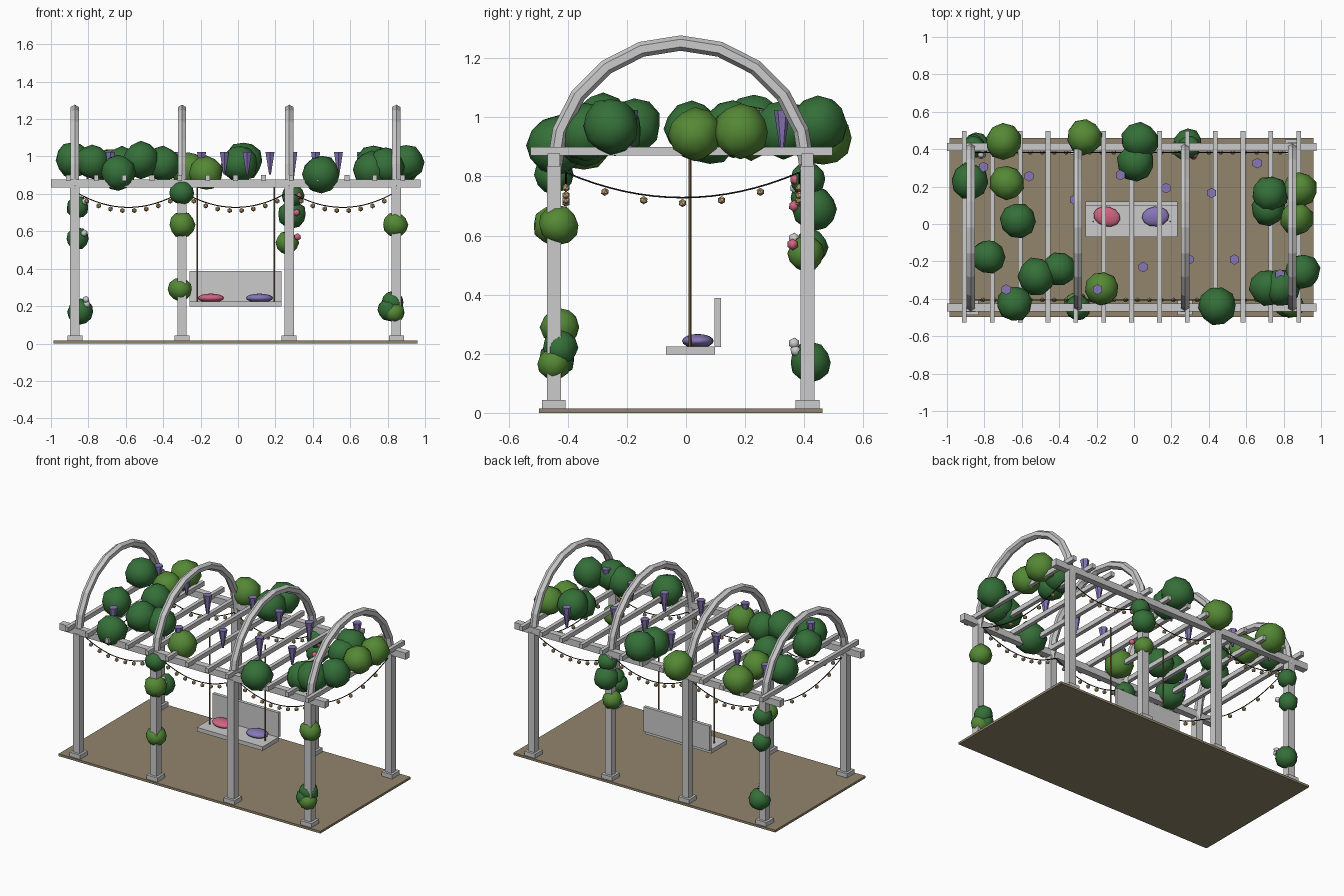
import bpy, bmesh, math, random
from mathutils import Vector, Matrix

if "Cube" in bpy.data.objects:
    bpy.data.objects.remove(bpy.data.objects["Cube"])

random.seed(4)
CX, CY = -0.013, -0.018               # centre of the frame
POST_X = [CX + 0.573 * (i - 1.5) for i in range(4)]
POST_Y = [CY - 0.429, CY + 0.429]


def mat(name, rgb):
    m = bpy.data.materials.new(name)
    m.diffuse_color = (*rgb, 1)
    m.use_nodes = True
    m.node_tree.nodes["Principled BSDF"].inputs["Base Color"].default_value = m.diffuse_color
    return m


DARK = mat("dark_leaf", (0.035, 0.16, 0.04))
LIGHT = mat("light_leaf", (0.09, 0.25, 0.035))
PURPLE = mat("purple", (0.24, 0.18, 0.46))
PINK = mat("pink", (0.62, 0.13, 0.22))
WHITE = mat("white", (0.75, 0.75, 0.75))
SAND = mat("sand", (0.29, 0.235, 0.15))
ROPE = mat("rope_brown", (0.22, 0.16, 0.07))
WIRE = mat("wire_black", (0.02, 0.02, 0.02))
BULB = mat("bulb_amber", (0.6, 0.42, 0.2))


def finish(name, bm, material=None, smooth=False):
    bmesh.ops.recalc_face_normals(bm, faces=bm.faces)
    for f in bm.faces:
        f.smooth = smooth
    me = bpy.data.meshes.new(name)
    bm.to_mesh(me)
    bm.free()
    if material:
        me.materials.append(material)
    ob = bpy.data.objects.new(name, me)
    bpy.context.collection.objects.link(ob)
    return ob


def add_box(bm, c, s):
    bmesh.ops.create_cube(bm, size=1, matrix=Matrix.Translation(c) @ Matrix.Diagonal((*s, 1)))


def box(name, c, s, material=None):
    bm = bmesh.new()
    add_box(bm, c, s)
    return finish(name, bm, material)


def add_tube(bm, pts, r, n, side):
    """Sweep an n-gon along a planar path; side is the plane's normal."""
    pts, side, rings = [Vector(p) for p in pts], Vector(side), []
    for i, p in enumerate(pts):
        t = (pts[min(i + 1, len(pts) - 1)] - pts[max(i - 1, 0)]).normalized()
        up = side.cross(t)
        rings.append([bm.verts.new(p + r * (math.cos(a) * up + math.sin(a) * side))
                      for a in (2 * math.pi * k / n for k in range(n))])
    for a, b in zip(rings, rings[1:]):
        for k in range(n):
            bm.faces.new((a[k], a[(k + 1) % n], b[(k + 1) % n], b[k]))
    bm.faces.new(rings[0])
    bm.faces.new(rings[-1])


def add_ball(bm, c, r, jitter=0.0, sub=2):
    vs = bmesh.ops.create_icosphere(bm, subdivisions=sub, radius=r)["verts"]
    spin = Matrix.Rotation(random.uniform(0, 6.28), 3, 'Z')
    for v in vs:
        v.co = spin @ v.co * (1 + random.uniform(-jitter, jitter)) + Vector(c)


# Ground
box("ground", (CX, CY, 0.0075), (1.947, 0.958, 0.015), SAND)

# Posts with footings
bm = bmesh.new()
for x in POST_X:
    for y in POST_Y:
        add_box(bm, (x, y, 0.43), (0.05, 0.048, 0.82))
        add_box(bm, (x, y, 0.026), (0.08, 0.08, 0.034))
finish("posts", bm)

# Long beams and cross rafters
bm = bmesh.new()
for y in POST_Y:
    add_box(bm, (CX, y, 0.855), (1.975, 0.042, 0.044))
finish("beams", bm)
bm = bmesh.new()
for i in range(13):
    add_box(bm, (CX + 0.149 * (i - 6), -0.015, 0.885), (0.025, 1.022, 0.03))
finish("rafters", bm)

# Arches
bm = bmesh.new()
for x in POST_X:
    pts = [(x, CY + 0.429 * math.cos(math.pi * i / 10), 0.822 + 0.429 * math.sin(math.pi * i / 10))
           for i in range(11)]
    add_tube(bm, pts, 0.026, 6, (1, 0, 0))
finish("arches", bm)

# Swing bench, ropes and cushions
box("swing_seat", (-0.013, 0.015, 0.211), (0.49, 0.167, 0.027))
box("swing_back", (-0.013, 0.108, 0.306), (0.49, 0.022, 0.166))
bm = bmesh.new()
for x in (-0.218, 0.194):
    add_tube(bm, [(x, 0.013, 0.22), (x, 0.013, 0.87)], 0.005, 6, (1, 0, 0))
finish("swing_ropes", bm, ROPE)
for name, x, ang, m in (("pink_cushion", -0.145, -0.25, PINK), ("purple_cushion", 0.115, 0.1, PURPLE)):
    bm = bmesh.new()
    bmesh.ops.create_uvsphere(bm, u_segments=12, v_segments=8, radius=1)
    ob = finish(name, bm, m, True)
    ob.matrix_world = (Matrix.Translation((x, 0.04, 0.243)) @ Matrix.Rotation(ang, 4, 'Z')
                       @ Matrix.Diagonal((0.073, 0.053, 0.024, 1)))

# String lights: sagging wires with bulbs along both sides and across the ends
wires, bulbs = bmesh.new(), bmesh.new()


def string(a, b, side, count):
    def at(t):
        p = Vector(a).lerp(Vector(b), t)
        p.z -= 0.085 * 4 * t * (1 - t)
        return p
    add_tube(wires, [at(i / 16) for i in range(17)], 0.003, 5, side)
    for i in range(1, count + 1):
        add_ball(bulbs, at(i / (count + 1)) - Vector((0, 0, 0.018)), 0.014, 0, 1)


for y in (-0.406, 0.383):
    for x0, x1 in zip(POST_X, POST_X[1:]):
        string((x0, y, 0.813), (x1, y, 0.813), (0, 1, 0), 8)
for x in (POST_X[0], POST_X[3]):
    string((x, -0.406, 0.813), (x, 0.383, 0.813), (1, 0, 0), 5)
finish("light_wires", wires, WIRE)
finish("light_bulbs", bulbs, BULB)

# Roof foliage: x, y, z, radius
dark_roof = [(-.88, .23, .98, .097), (-.62, .02, .96, .093), (-.78, -.175, .97, .093),
             (-.64, -.425, .91, .095), (-.52, -.28, .98, .1), (-.4, -.24, .96, .093),
             (.03, .445, .975, .1), (.01, .33, .96, .1), (.446, -.44, .905, .1),
             (.725, .16, .96, .098), (.72, .08, .93, .09), (.715, -.34, .93, .098),
             (.79, -.34, .95, .1), (.9, -.255, .97, .095)]
light_roof = [(-.7, .44, .94, .097), (-.68, .22, .95, .093), (-.17, -.345, .91, .092),
              (-.265, .465, .93, .095), (.89, .185, .95, .092), (.87, .03, .94, .09)]
# Climbing foliage on posts
A, B, C, D = POST_X
F, K = POST_Y
dark_post = [(A + .015, K, .73, .06), (A + .015, K + .01, .56, .06), (B, F, .805, .065),
             (C + .015, K + .025, .69, .075), (C + .02, K, .79, .06),
             (D - .02, F + .02, .22, .06), (D - .04, F + .01, .18, .06), (A + .03, K + .01, .17, .07)]
light_post = [(B, F, .635, .07), (B - .01, F + .02, .29, .065), (D - .005, F + .015, .635, .068),
              (D - .01, F, .165, .055), (C - .01, K - .005, .54, .062)]
for name, balls, m in (("dark_foliage", dark_roof + dark_post, DARK),
                       ("light_foliage", light_roof + light_post, LIGHT)):
    bm = bmesh.new()
    for x, y, z, r in balls:
        add_ball(bm, (x, y, z), r, 0.06)
    finish(name, bm, m, True)

# Small blossoms on the climbing plants
for name, spots, m in (
        ("pink_blossoms", [(C + .05, K - .04, .79), (C + .045, K - .05, .57), (C + .04, K - .045, .7)], PINK),
        ("white_blossoms", [(A + .055, K - .04, .76), (A + .05, K - .045, .59),
                            (A + .06, K - .045, .235), (A + .065, K - .04, .21)], WHITE)):
    bm = bmesh.new()
    for p in spots:
        add_ball(bm, p, 0.02, 0, 1)
    finish(name, bm, m, True)

# Hanging flower clusters: alternating rows of tapered cones
CONE_Y = [.305, -.35, .255, -.24, .13, -.35, .262, -.23, .192, -.19, .166, -.19, .325, -.27]
bm = bmesh.new()
for i, y in enumerate(CONE_Y):
    h = random.uniform(0.11, 0.155)
    bmesh.ops.create_cone(bm, cap_ends=True, segments=6, radius1=0.006, radius2=0.028, depth=h,
                          matrix=Matrix.Translation((-.805 + .122 * i, y, 1.025 - h / 2)))
finish("flower_clusters", bm, PURPLE)
